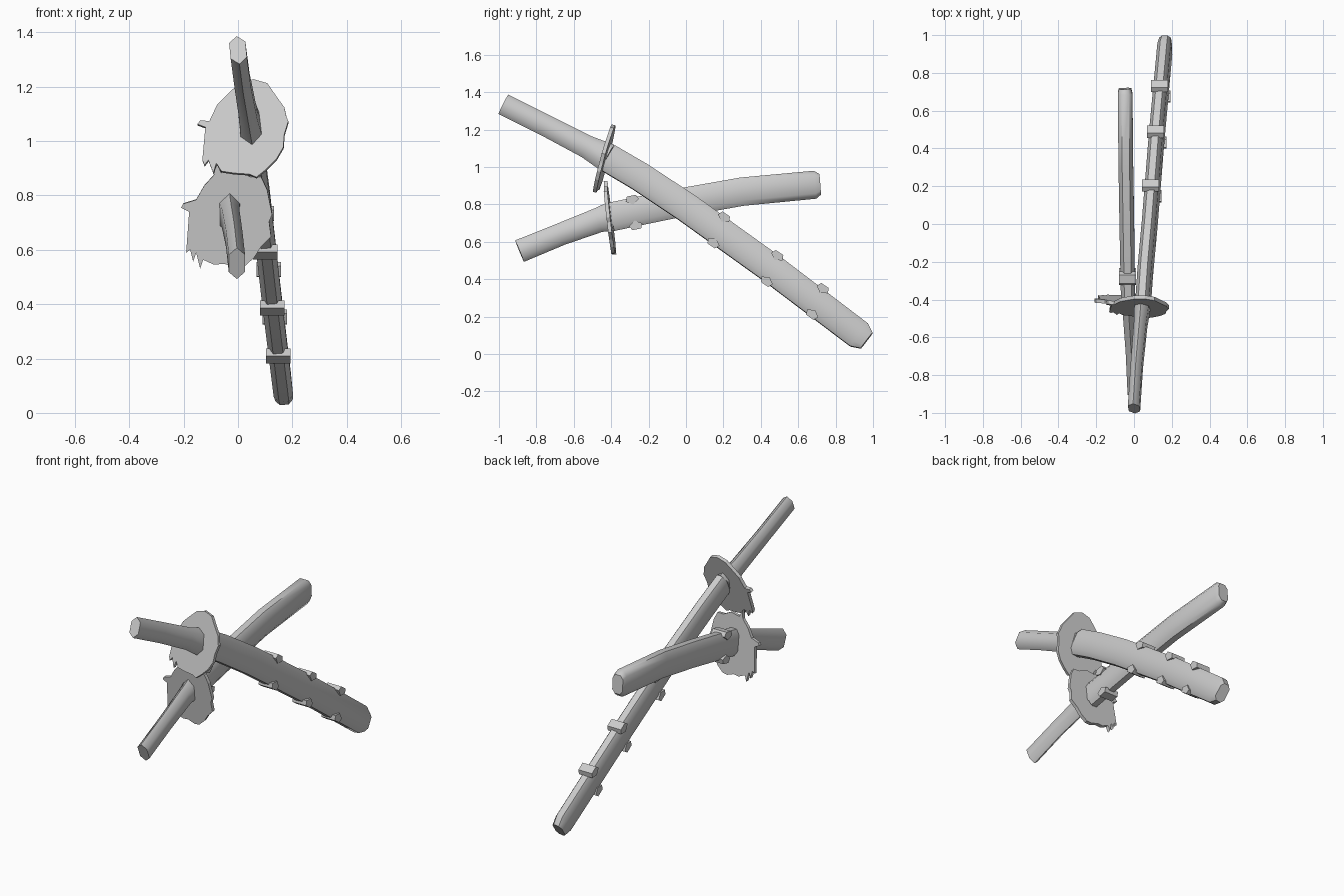
import bpy, bmesh, math
from mathutils import Vector

if "Cube" in bpy.data.objects:
    bpy.data.objects.remove(bpy.data.objects["Cube"])

# Cross-sections (unit half-width, unit half-height)
HEX = [(0, 1), (1, .55), (1, -.55), (0, -1), (-1, -.55), (-1, .55)]
OCT = [(.5, 1), (1, .62), (1, -.62), (.5, -1), (-.5, -1), (-1, -.62), (-1, .62), (-.5, 1)]


def finish(bm, name, angle=None):
    bmesh.ops.recalc_face_normals(bm, faces=bm.faces)
    me = bpy.data.meshes.new(name)
    bm.to_mesh(me)
    bm.free()
    ob = bpy.data.objects.new(name, me)
    bpy.context.collection.objects.link(ob)
    if angle:
        bpy.ops.object.select_all(action='DESELECT')
        ob.select_set(True)
        bpy.context.view_layer.objects.active = ob
        bpy.ops.object.shade_smooth_by_angle(angle=math.radians(angle))
    return ob


def loft(bm, rings):
    vs = [[bm.verts.new(p) for p in r] for r in rings]
    n = len(vs[0])
    for a, b in zip(vs, vs[1:]):
        for i in range(n):
            j = (i + 1) % n
            bm.faces.new((a[i], a[j], b[j], b[i]))
    bm.faces.new(vs[0][::-1])
    bm.faces.new(vs[-1])


# Sweep a section along stations of (x, y, z, half width, half height)
def sweep(name, section, stations, roll):
    pts = [Vector(s[:3]) for s in stations]
    rings = []
    for i, s in enumerate(stations):
        t = (pts[min(i + 1, len(pts) - 1)] - pts[max(i - 1, 0)]).normalized()
        side = Vector((1, 0, roll))
        side = (side - t * side.dot(t)).normalized()
        up = side.cross(t)
        rings.append([pts[i] + side * u * s[3] + up * v * s[4] for u, v in section])
    bm = bmesh.new()
    loft(bm, rings)
    return finish(bm, name, 50)


# Jagged guard plate: outline (1/272 units) about a centre, leaning with z and x
def guard(name, outline, centre, lean, yaw, thick=.02):
    n = Vector((-yaw, 1, -lean)).normalized() * thick / 2
    face = [Vector((centre[0] + u / 272,
                    centre[1] + lean * v / 272 + yaw * u / 272,
                    centre[2] + v / 272)) for u, v in outline]
    bm = bmesh.new()
    loft(bm, [[p - n for p in face], [p + n for p in face]])
    return finish(bm, name)


# Five-sided lug crossing the sheath from side to side
def lug(name, x, y, z, pitch, flip):
    shape = [(-.036, -.004), (-.024, .022), (.024, .022), (.036, -.004), (0, -.026)]
    c, s = math.cos(pitch), math.sin(pitch)
    rings = []
    for dx in (-.045, .045):
        rings.append([Vector((x + dx, y + a * c - b * flip * s, z + a * s + b * flip * c))
                      for a, b in shape])
    bm = bmesh.new()
    loft(bm, rings)
    return finish(bm, name)


# Long sword
sweep("long_handle", HEX, [
    (0, -.977, 1.335, .03, .058), (.015, -.75, 1.222, .03, .058),
    (.035, -.53, 1.108, .033, .062), (.046, -.42, 1.05, .04, .078)], .1)
sweep("long_sheath", OCT, [
    (.048, -.42, 1.05, .037, .076), (.06, -.25, .95, .037, .077),
    (.083, 0, .785, .037, .078), (.12, .46, .455, .037, .078),
    (.163, .925, .102, .036, .077), (.167, .966, .071, .032, .052)], .1)
guard("long_guard", [
    (9, 46), (23, 42), (32, 29), (40, 18), (42, 9), (44, 4), (40, -9), (39, -22), (32, -34),
    (22, -44), (12, -52), (5, -49), (-10, -48), (-23, -46), (-28, -38), (-31, -48),
    (-36, -35), (-40, -40), (-42, -35), (-39, -2), (-47, 1), (-44, 5), (-35, 4),
    (-27, 21), (-17, 31), (-5, 42)], (.024, -.432, 1.056), .28, -.08)
for k, (y, z) in enumerate([(.175, .663), (.46, .457), (.703, .281)]):
    x = .094 + .09 * (y - .175)
    lug(f"long_upper_lug_{k}", x - .007, y + .028, z + .067, -.6, 1)
    lug(f"long_lower_lug_{k}", x + .007, y - .028, z - .067, -.6, -1)

# Short sword
sweep("short_handle", HEX, [
    (-.004, -.89, .55, .03, .062), (-.014, -.67, .64, .03, .06),
    (-.027, -.47, .715, .032, .066), (-.031, -.4, .735, .038, .078)], 0)
sweep("short_sheath", OCT, [
    (-.031, -.4, .733, .038, .077), (-.035, -.2, .775, .038, .077),
    (-.038, 0, .815, .039, .076), (-.043, .3, .868, .039, .076),
    (-.047, .69, .905, .039, .075), (-.048, .717, .907, .033, .055)], 0)
guard("short_guard", [
    (-12, 56), (-7, 45), (8, 48), (22, 41), (33, 41), (39, 28), (42, 13), (44, 3),
    (41, -4), (43, -19), (33, -29), (26, -40), (16, -49), (7, -50), (-4, -46),
    (-14, -47), (-25, -42), (-28, -51), (-32, -35), (-35, -44), (-38, -32),
    (-42, -35), (-39, 6), (-47, 10), (-45, 14), (-32, 18), (-24, 32), (-14, 43)],
    (-.036, -.408, .719), -.115, -.04)
lug("short_upper_lug", -.035, -.288, .825, .2, 1)
lug("short_lower_lug", -.035, -.268, .688, .2, -1)
